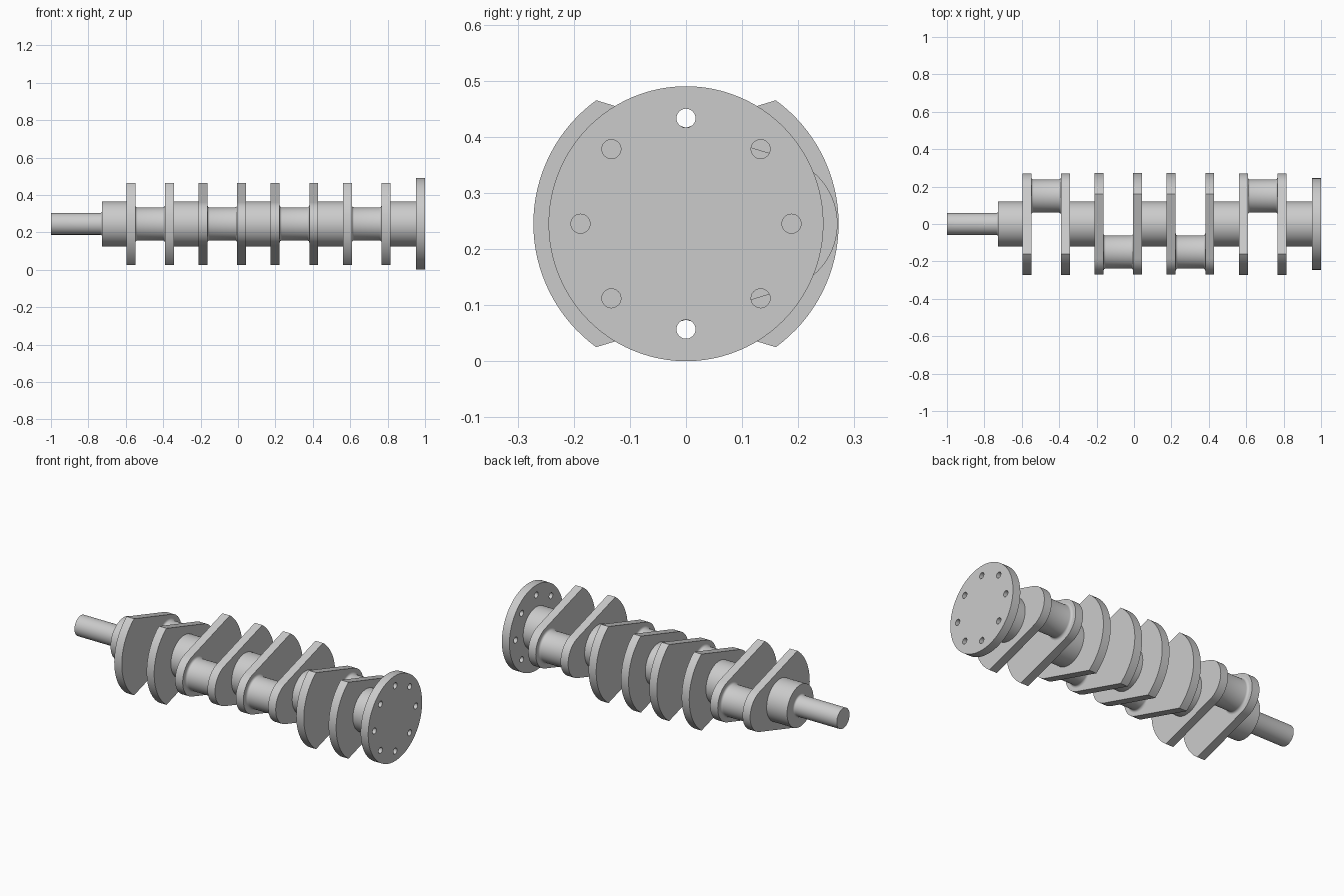
import bpy, bmesh
from math import sin, cos, pi, atan2, hypot, acos

if "Cube" in bpy.data.objects:
    bpy.data.objects.remove(bpy.data.objects["Cube"])

ZC = 0.245            # height of the rotation axis
WEB_T = 0.048         # web thickness
PITCH, PIN_GAP = 0.386, 0.206
THROW = 0.15          # crank pin offset
SEG = 64


def finish(bm, name):
    bmesh.ops.recalc_face_normals(bm, faces=bm.faces[:])
    me = bpy.data.meshes.new(name)
    bm.to_mesh(me)
    bm.free()
    ob = bpy.data.objects.new(name, me)
    bpy.context.collection.objects.link(ob)
    return ob


def smooth(ob):
    bpy.ops.object.select_all(action='DESELECT')
    ob.select_set(True)
    bpy.context.view_layer.objects.active = ob
    bpy.ops.object.shade_smooth_by_angle(angle=0.5)


def loft(bm, rings):
    """Skin closed rings of points and cap both ends."""
    vs = [[bm.verts.new(p) for p in ring] for ring in rings]
    n = len(vs[0])
    for a, b in zip(vs, vs[1:]):
        for i in range(n):
            j = (i + 1) % n
            bm.faces.new((a[i], a[j], b[j], b[i]))
    bm.faces.new(vs[0])
    bm.faces.new(vs[-1])


def ring(x, r, y=0, z=ZC, seg=SEG):
    return [(x, y + r * cos(2 * pi * i / seg), z + r * sin(2 * pi * i / seg))
            for i in range(seg)]


def turned(name, profile, y=0):
    """Solid of revolution about x from (x, radius) pairs."""
    bm = bmesh.new()
    loft(bm, [ring(x, r, y) for x, r in profile])
    ob = finish(bm, name)
    smooth(ob)
    return ob


def fillet(x, r, f, side):
    """Concave fillet at the end face x; side +1 = body lies toward +x."""
    pts = [(x + side * f * (1 - cos(t)), r + f * (1 - sin(t)))
           for t in (i * pi / 8 for i in range(5))]
    return pts if side > 0 else pts[::-1]


def web(name, x, s):
    """Pin boss circle with tangents out to the counterweight arc; s = pin side."""
    boss, cy, cz = 0.12, -0.16, 0.22
    dy, dz = cy - THROW, cz
    tangent = atan2(dz, dy) - acos(boss / hypot(dy, dz))
    corner, big = atan2(cz, cy), hypot(cy, cz)
    n = 32
    pts = []
    for i in range(n + 1):
        a = -tangent + 2 * tangent * i / n
        pts.append((THROW + boss * cos(a), boss * sin(a)))
    for i in range(n + 1):
        a = corner + (2 * pi - 2 * corner) * i / n
        pts.append((big * cos(a), big * sin(a)))
    bm = bmesh.new()
    loft(bm, [[(px, s * y, ZC + z) for y, z in pts] for px in (x, x + WEB_T)])
    smooth(finish(bm, name))


# Nose shaft with the first main journal
turned("nose_shaft", [(-1, 0.058)] + fillet(-0.727, 0.058, 0.01, -1)
       + [(-0.727, 0.12), (-0.59, 0.12)])

# Four throws: two webs, a filleted pin, and the main journal that follows
for i, s in enumerate((1, -1, -1, 1)):
    x0 = -0.597 + PITCH * i
    x1 = x0 + PIN_GAP
    web(f"web_{i + 1}_front", x0, s)
    web(f"web_{i + 1}_rear", x1, s)
    turned(f"crank_pin_{i + 1}", fillet(x0 + WEB_T, 0.088, 0.012, 1)
           + fillet(x1, 0.088, 0.012, -1), s * THROW)
    end = 0.96 if i == 3 else x0 + PITCH + 0.01
    turned(f"main_journal_{i + 1}", [(x1 + WEB_T - 0.01, 0.12), (end, 0.12)])

# Flywheel flange with eight bolt holes
bm = bmesh.new()
loft(bm, [ring(0.952, 0.245, seg=96), ring(1.0, 0.245, seg=96)])
flange = finish(bm, "flywheel_flange")
bm = bmesh.new()
for k in range(8):
    a = k * pi / 4
    y, z = 0.188 * cos(a), ZC + 0.188 * sin(a)
    loft(bm, [ring(0.9, 0.017, y, z, 24), ring(1.05, 0.017, y, z, 24)])
cutter = finish(bm, "bolt_hole_cutter")
cutter.hide_render = True
mod = flange.modifiers.new("bolt_holes", 'BOOLEAN')
mod.operation = 'DIFFERENCE'
mod.solver = 'EXACT'
mod.object = cutter
bpy.context.view_layer.objects.active = flange
bpy.ops.object.modifier_apply(modifier=mod.name)
bpy.data.objects.remove(cutter)
smooth(flange)
